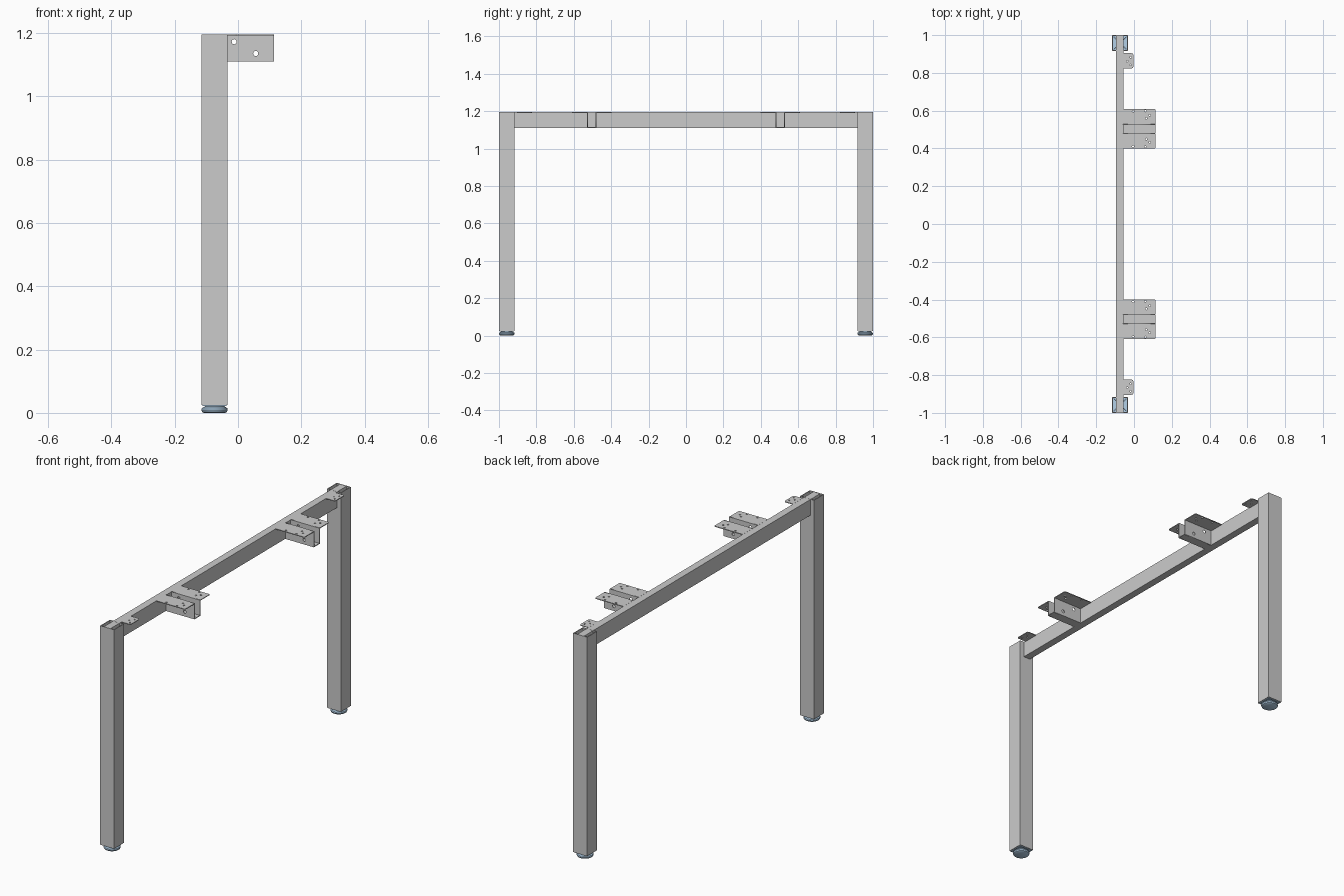
import bpy, bmesh, math
from mathutils import Matrix

if "Cube" in bpy.data.objects:
    bpy.data.objects.remove(bpy.data.objects["Cube"])

TOP, BOT = 1.195, 1.11        # rail height range
LX, LY, LW = -0.074, 0.958, 0.083   # leg centre and width
T = 0.004                     # sheet thickness

blue = bpy.data.materials.new("foot_blue")
blue.diffuse_color = (0.45, 0.63, 0.8, 1)
blue.use_nodes = True
blue.node_tree.nodes["Principled BSDF"].inputs["Base Color"].default_value = blue.diffuse_color


def mesh_object(name, bm, mat=None):
    bmesh.ops.recalc_face_normals(bm, faces=bm.faces)
    me = bpy.data.meshes.new(name)
    bm.to_mesh(me)
    bm.free()
    ob = bpy.data.objects.new(name, me)
    bpy.context.collection.objects.link(ob)
    if mat:
        me.materials.append(mat)
    return ob


def box(name, x, y, z, mat=None, turn=0):
    bm = bmesh.new()
    m = (Matrix.Translation((sum(x) / 2, sum(y) / 2, sum(z) / 2))
         @ Matrix.Rotation(turn, 4, 'Z')
         @ Matrix.Diagonal((x[1] - x[0], y[1] - y[0], z[1] - z[0], 1)))
    bmesh.ops.create_cube(bm, size=1, matrix=m)
    return mesh_object(name, bm, mat)


def rounded(x0, x1, y0, y1, r):
    """Rectangle outline whose +x corners are rounded."""
    pts = [(x0, y1), (x0, y0)]
    for cx, cy, a0 in ((x1 - r, y0 + r, -90), (x1 - r, y1 - r, 0)):
        for i in range(5):
            a = math.radians(a0 + i * 22.5)
            pts.append((cx + r * math.cos(a), cy + r * math.sin(a)))
    return pts


def plate(name, outline, holes, matrix):
    """Flat sheet with round holes, filled from a 2D curve."""
    cu = bpy.data.curves.new(name, 'CURVE')
    cu.dimensions = '2D'
    cu.fill_mode = 'BOTH'
    cu.extrude = T / 2
    loops = [outline]
    for hx, hy, r in holes:
        loops.append([(hx + r * math.cos(i * math.tau / 16),
                       hy + r * math.sin(i * math.tau / 16)) for i in range(16)])
    for pts in loops:
        sp = cu.splines.new('POLY')
        sp.points.add(len(pts) - 1)
        for p, q in zip(sp.points, pts):
            p.co = (q[0], q[1], 0, 1)
        sp.use_cyclic_u = True
    ob = bpy.data.objects.new(name, cu)
    bpy.context.collection.objects.link(ob)
    ob.matrix_world = matrix
    bpy.ops.object.select_all(action='DESELECT')
    ob.select_set(True)
    bpy.context.view_layer.objects.active = ob
    bpy.ops.object.convert(target='MESH')


def leg(name, cy):
    """Square tube, open at both ends."""
    bm = bmesh.new()
    rings = []
    for z in (0.025, TOP):
        for h in (LW / 2, LW / 2 - T):
            rings.append([bm.verts.new((LX + sx * h, cy + sy * h, z))
                          for sx, sy in ((-1, -1), (1, -1), (1, 1), (-1, 1))])
    lo, li, to, ti = rings
    for a, b in ((lo, to), (li, ti), (lo, li), (to, ti)):
        for i in range(4):
            j = (i + 1) % 4
            bm.faces.new((a[i], a[j], b[j], b[i]))
    mesh_object(name, bm)


def foot(name, cy):
    """Turned levelling pad."""
    prof = [(0, 0), (0.034, 0), (0.039, 0.003), (0.0415, 0.009), (0.040, 0.015),
            (0.035, 0.018), (0.031, 0.02), (0.031, 0.025), (0, 0.025)]
    bm = bmesh.new()
    vs = [bm.verts.new((r, 0, z)) for r, z in prof]
    es = [bm.edges.new(p) for p in zip(vs, vs[1:])]
    bmesh.ops.spin(bm, geom=vs + es, cent=(0, 0, 0), axis=(0, 0, 1),
                   angle=math.tau, steps=40)
    bmesh.ops.remove_doubles(bm, verts=bm.verts, dist=1e-5)
    bmesh.ops.translate(bm, verts=bm.verts, vec=(LX, cy, 0))
    ob = mesh_object(name, bm, blue)
    bpy.ops.object.select_all(action='DESELECT')
    ob.select_set(True)
    bpy.context.view_layer.objects.active = ob
    bpy.ops.object.shade_smooth_by_angle(angle=math.radians(35))


# Cross rail
box("cross_rail", (-0.095, -0.056), (-0.995, 0.995), (BOT, TOP - 0.0005))

UPRIGHT = Matrix.Rotation(math.pi / 2, 4, 'X')
for s, side in ((-1, "front"), (1, "back")):
    # Leg, foot pad and ribbed plug inside the tube
    cy = s * LY
    leg(side + "_leg", cy)
    foot(side + "_foot", cy)
    h = LW / 2 - T
    box(side + "_foot_plug", (LX - h, LX + h), (cy - h, cy + h), (0.022, 0.032), blue)
    for k in (-1, 1):
        box(side + "_plug_rib", (LX - 0.048, LX + 0.048), (cy - 0.002, cy + 0.002),
            (0.03, 0.055), blue, k * math.pi / 4)

    # Small corner tab
    y = s * 0.864
    plate(side + "_corner_tab", rounded(-0.057, -0.003, y - 0.04, y + 0.04, 0.01),
          [(-0.018, y + 0.018, 0.004), (-0.018, y - 0.022, 0.004), (-0.036, y - 0.002, 0.004)],
          Matrix.Translation((0, 0, TOP - T / 2)))

    # Hat-section bracket: floor, two walls with holes, two drilled flanges
    y = s * 0.504
    box(side + "_bracket_floor", (-0.057, 0.113), (y - 0.025, y + 0.025), (BOT, BOT + T))
    for k in (-1, 1):
        plate(side + "_bracket_wall",
              [(-0.057, BOT), (0.113, BOT), (0.113, TOP), (-0.057, TOP)],
              [(-0.012, 1.172, 0.008), (0.056, 1.135, 0.008)],
              Matrix.Translation((0, y + k * (0.025 - T / 2), 0)) @ UPRIGHT)
        a, b = sorted((y + k * 0.023, y + k * 0.105))
        holes = [(hx, y + k * d, 0.005) for hx, d in
                 ((-0.005, 0.093), (0.06, 0.095), (0.083, 0.072), (0.065, 0.055))]
        plate(side + "_bracket_flange", rounded(-0.057, 0.113, a, b, 0.006),
              holes, Matrix.Translation((0, 0, TOP - T / 2)))
